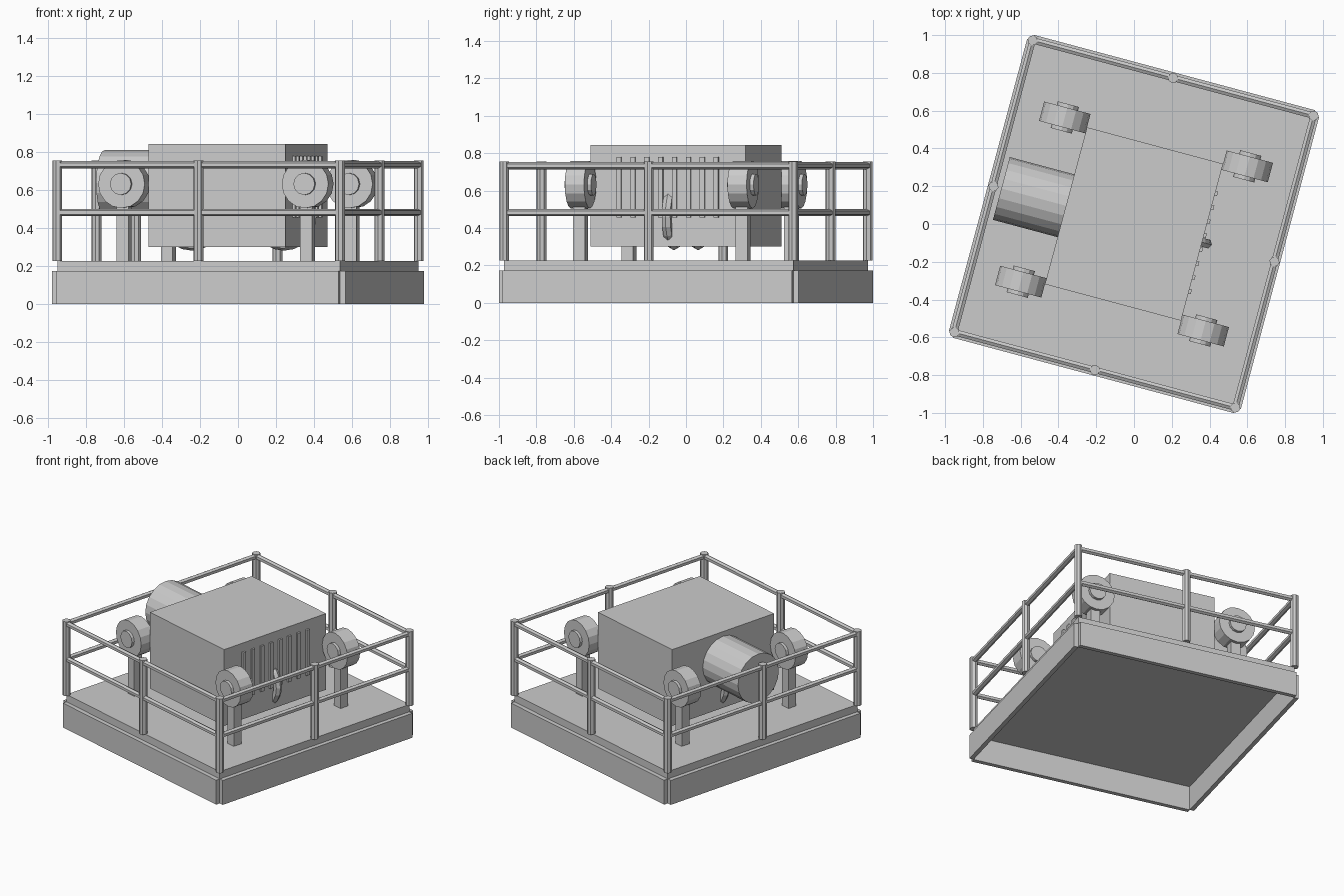
import bpy, math
from mathutils import Matrix, Vector

if "Cube" in bpy.data.objects:
    bpy.data.objects.remove(bpy.data.objects["Cube"])

TURN = Matrix.Rotation(math.radians(-15), 4, 'Z')   # whole model is turned in plan
A, B = 0.77, 0.80                                   # deck half sizes
DECK = 0.226


def finish(name, local):
    o = bpy.context.object
    o.name = name
    o.matrix_world = TURN @ local
    return o


def box(name, x, y, z0, z1, sx, sy):
    bpy.ops.mesh.primitive_cube_add(size=1)
    size = Matrix.Diagonal((sx, sy, z1 - z0, 1))
    bpy.context.object.data.transform(size)
    return finish(name, Matrix.Translation((x, y, (z0 + z1) / 2)))


def rod(name, p, q, r, sides):
    p, q = Vector(p), Vector(q)
    d = q - p
    bpy.ops.mesh.primitive_cylinder_add(vertices=sides, radius=r, depth=d.length)
    rot = d.to_track_quat('Z', 'Y').to_matrix().to_4x4()
    return finish(name, Matrix.Translation((p + q) / 2) @ rot)


# Deck and skirt plates with open corners
box("deck", 0, 0, 0.172, DECK, 2 * A, 2 * B)
for s in (-1, 1):
    box("side_skirt", s * (A + 0.015), 0, 0, 0.174, 0.03, 2 * B)
    box("end_skirt", 0, s * (B + 0.015), 0, 0.174, 2 * A, 0.03)

# Guard rail posts: corners and mid sides
for i in (-1, 0, 1):
    for j in (-1, 0, 1):
        if i or j:
            rod("rail_post", (i * A, j * B, DECK), (i * A, j * B, 0.755), 0.027, 8)

# Guard rails
for z in (0.482, 0.733):
    for s in (-1, 1):
        rod("end_rail", (-A, s * B, z), (A, s * B, z), 0.019, 6)
        rod("side_rail", (s * A, -B, z), (s * A, B, z), 0.019, 6)

# Machine housing and drive motor
box("housing", 0, 0, 0.30, 0.843, 0.746, 0.86)
rod("motor", (-0.727, 0, 0.638), (-0.36, 0, 0.638), 0.172, 20)

# Pulley wheels on legs
for i in (-1, 1):
    for j in (-1, 1):
        x, y, z = i * 0.5, j * 0.45, 0.632
        box("wheel_leg", x, y, DECK, 0.56, 0.065, 0.065)
        rod("wheel", (x, y - 0.053, z), (x, y + 0.053, z), 0.127, 16)
        rod("wheel_hub", (x, y - 0.073, z), (x, y + 0.073, z), 0.058, 12)

# Vent slats on the right face
for k in range(8):
    box("vent_slat", 0.375, (k - 3.5) * 0.0768, 0.455, 0.78, 0.022, 0.026)

# Lifting rings partly sunk in the housing
for s in (-1, 1):
    bpy.ops.mesh.primitive_torus_add(major_radius=0.15, minor_radius=0.027,
                                     major_segments=20, minor_segments=6)
    finish("lifting_ring", Matrix.Translation((s * 0.25, 0, 0.458))
           @ Matrix.Rotation(math.pi / 2, 4, 'X'))
